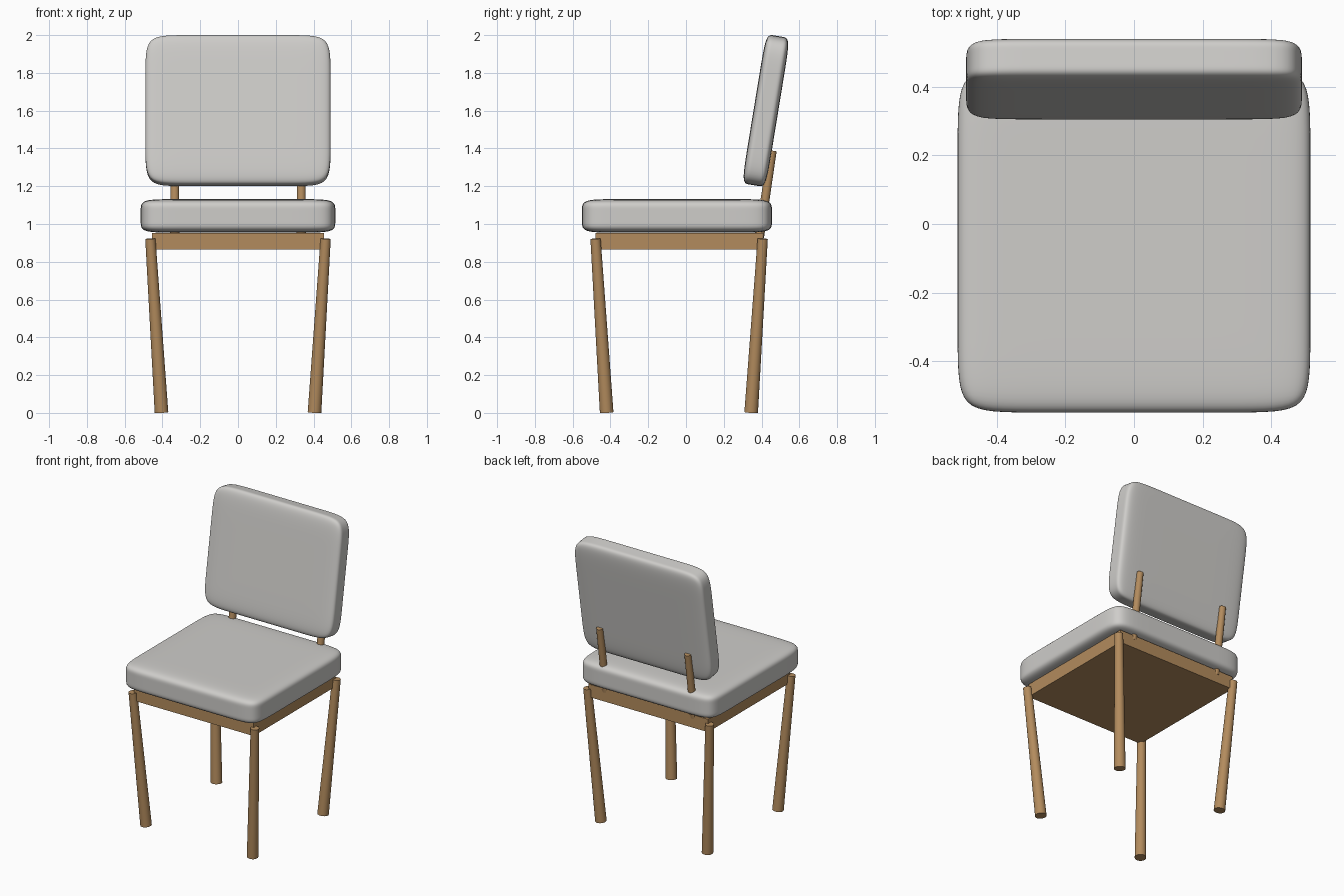
import bpy, bmesh
from math import radians
from mathutils import Vector, Matrix

cube = bpy.data.objects.get("Cube")
if cube:
    bpy.data.objects.remove(cube, do_unlink=True)


def material(name, color):
    m = bpy.data.materials.new(name)
    m.use_nodes = True
    m.diffuse_color = color
    m.node_tree.nodes["Principled BSDF"].inputs["Base Color"].default_value = color
    return m


fabric = material("light grey fabric", (0.62, 0.61, 0.59, 1))
wood = material("oak wood", (0.45, 0.26, 0.11, 1))


def add_object(name, bm, mat):
    mesh = bpy.data.meshes.new(name)
    bm.to_mesh(mesh)
    bm.free()
    mesh.materials.append(mat)
    obj = bpy.data.objects.new(name, mesh)
    bpy.context.collection.objects.link(obj)
    return obj


def smooth(obj, angle=35):
    bpy.ops.object.select_all(action='DESELECT')
    obj.select_set(True)
    bpy.context.view_layer.objects.active = obj
    bpy.ops.object.shade_smooth_by_angle(angle=radians(angle))


def cushion(name, size, center, inset, tilt=0):
    """Box with two support loops per axis, softened by subdivision."""
    bm = bmesh.new()
    bmesh.ops.create_cube(bm, size=1, matrix=Matrix.Diagonal((*size, 1)))
    for axis in range(3):
        for side in (-1, 1):
            normal = Vector((0, 0, 0))
            normal[axis] = side
            bmesh.ops.bisect_plane(bm, geom=bm.verts[:] + bm.edges[:] + bm.faces[:],
                                   plane_co=normal * (size[axis] / 2 - inset[axis]),
                                   plane_no=normal)
    obj = add_object(name, bm, fabric)
    obj.location = center
    obj.rotation_euler.x = radians(tilt)
    mod = obj.modifiers.new("soft corners", 'SUBSURF')
    mod.levels = mod.render_levels = 3
    for p in obj.data.polygons:
        p.use_smooth = True


def rod(name, start, end, r_start, r_end):
    """Round tapered bar between two points."""
    start, end = Vector(start), Vector(end)
    axis = end - start
    place = Matrix.Translation((start + end) / 2) @ axis.to_track_quat('Z', 'Y').to_matrix().to_4x4()
    bm = bmesh.new()
    bmesh.ops.create_cone(bm, cap_ends=True, segments=32, radius1=r_start,
                          radius2=r_end, depth=axis.length, matrix=place)
    smooth(add_object(name, bm, wood))


# Upholstery
cushion("seat_cushion", (1.03, 1.005, 0.178), (0, -0.048, 1.043), (0.18, 0.18, 0.055))
cushion("back_cushion", (0.98, 0.13, 0.8), (0, 0.423, 1.6), (0.18, 0.04, 0.18), -9.3)

# Solid seat frame
bm = bmesh.new()
bmesh.ops.create_cube(bm, size=1, matrix=Matrix.Translation((0, -0.035, 0.909))
                      @ Matrix.Diagonal((0.91, 0.89, 0.088, 1)))
add_object("seat_frame", bm, wood)

# Splayed legs and back posts
for side, sx in (("left", 1), ("right", -1)):
    rod(f"front_leg_{side}", (sx * 0.405, -0.42, 0.002), (sx * 0.464, -0.479, 0.922), 0.036, 0.027)
    rod(f"back_leg_{side}", (sx * 0.405, 0.345, 0.002), (sx * 0.464, 0.406, 0.922), 0.036, 0.027)
    rod(f"back_post_{side}", (sx * 0.335, 0.388, 0.93), (sx * 0.335, 0.458, 1.388), 0.025, 0.022)
